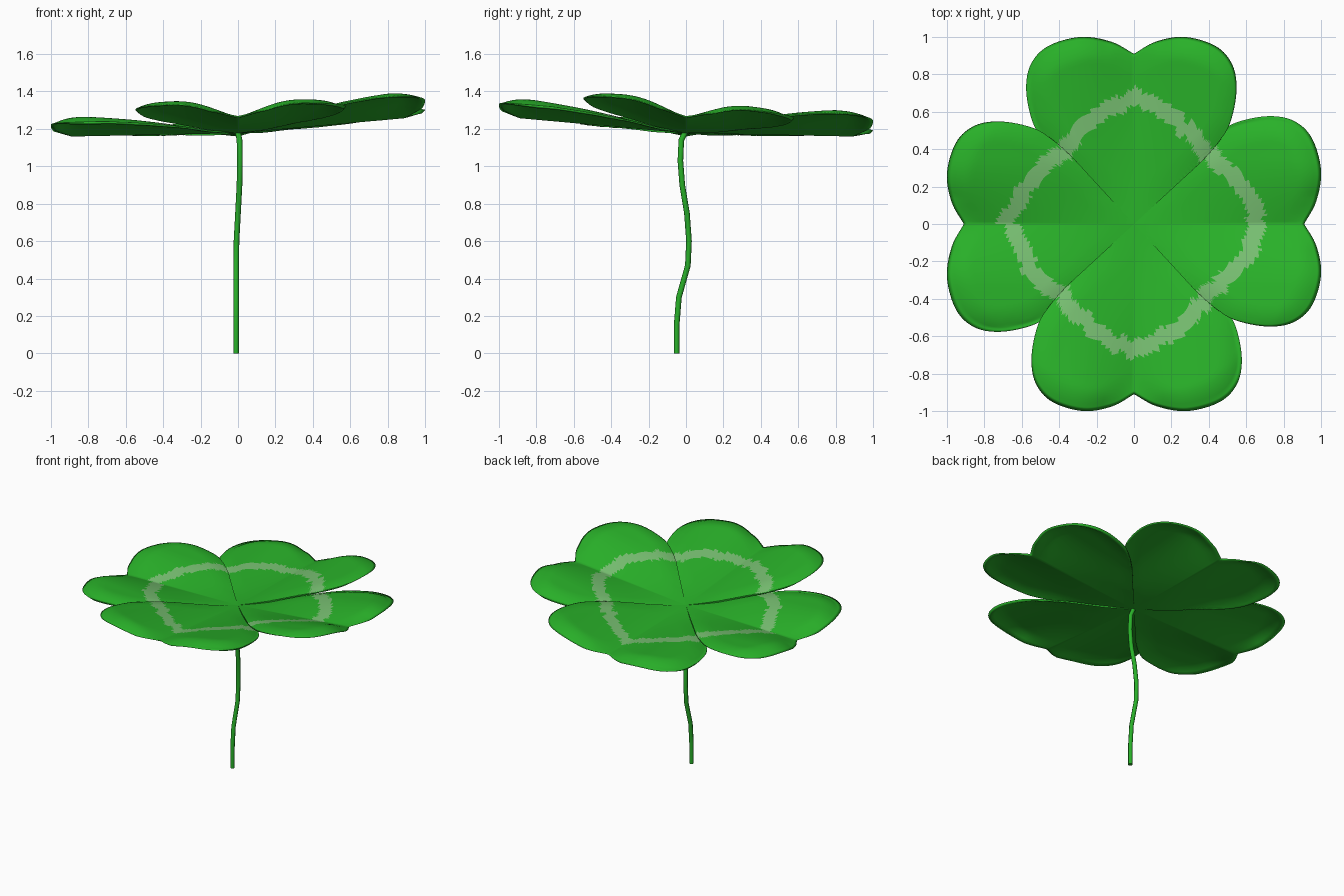
import bpy, bmesh, math, random
from mathutils import Vector

if "Cube" in bpy.data.objects:
    bpy.data.objects.remove(bpy.data.objects["Cube"])

random.seed(4)


def material(name, rgb):
    m = bpy.data.materials.new(name)
    m.diffuse_color = (*rgb, 1)
    m.use_nodes = True
    m.node_tree.nodes["Principled BSDF"].inputs["Base Color"].default_value = m.diffuse_color
    return m


GREEN = material("clover green", (0.022, 0.44, 0.022))
PALE = material("pale green band", (0.185, 0.52, 0.165))

# Half outline of a heart-shaped leaf: (along the midrib, across)
HALF = [(.33, .368), (.43, .458), (.54, .527), (.71, .562), (.85, .54),
        (.95, .45), (1.0, .28), (.975, .12), (.91, 0)]
STEPS, ROWS, THICK = 8, 48, 0.010


def smooth_path(pts, steps):
    """Catmull-Rom samples through the points."""
    p = [Vector(q) for q in pts]
    p = [2 * p[0] - p[1]] + p + [2 * p[-1] - p[-2]]
    out = []
    for i in range(1, len(p) - 2):
        a, b, c, d = p[i - 1:i + 3]
        for k in range(steps):
            t = k / steps
            out.append(0.5 * (2 * b + (c - a) * t + (2 * a - 5 * b + 4 * c - d) * t * t
                              + (3 * b - a - 3 * c + d) * t ** 3))
    return out + [Vector(pts[-1])]


rim = smooth_path(HALF, STEPS)
edge = [rim[0] * (k / 20) for k in range(20)] + rim[:-1]


def height(u, v):
    """Lobe rising outward, with a valley at the midrib and a drooping rim."""
    r, av = math.hypot(u, v), abs(v)
    near = min(r / 0.92, 1)
    dome = 0.088 * math.sin(min(av / 0.35, 1) * math.pi / 2) * near
    d = min(math.hypot(u - e.x, av - e.y) for e in edge)
    droop = 0.036 * max(0, 1 - d / 0.13) ** 2 * min(1, av / 0.15) * near
    return 1.187 + 0.035 * u + dome - droop - 0.04 * v


# Full fan of columns: left lobe, midrib, right lobe
columns = [Vector((p.x, p.y * 1.025)) for p in rim]
columns += [Vector((p.x, -p.y * 0.975)) for p in reversed(rim[:-1])]
grid = [[(c.x * s, c.y * s, height(c.x * s, c.y * s))
         for s in (j / ROWS for j in range(1, ROWS + 1))] for c in columns]


def in_band(u, v, jit):
    a = abs(math.degrees(math.atan2(v, u))) / 45
    r = math.hypot(u, v) + jit
    return 0.63 - 0.13 * a < r < 0.725 - 0.15 * a + 0.02 * a * a


def build_leaf(name, ang):
    bm = bmesh.new()
    ca, sa = math.cos(ang), math.sin(ang)

    def vert(p, drop):
        x, y = p[0] * ca - p[1] * sa, p[0] * sa + p[1] * ca
        return bm.verts.new((x, y, p[2] + 0.055 * (x - y) - drop))

    base = (0, 0, height(0, 0))
    tip_top, tip_low = vert(base, 0), vert(base, THICK)
    top = [[vert(p, 0) for p in col] for col in grid]
    # underside shares the outer rim with the top
    low = [[vert(p, THICK) for p in col[:-1]] + [t[-1]] for col, t in zip(grid, top)]
    jit = 0
    for i in range(len(grid) - 1):
        if i % 4 == 0:
            jit = random.uniform(-0.016, 0.016)
        for sheet, tip in ((top, tip_top), (low, tip_low)):
            a, b = sheet[i], sheet[i + 1]
            for j in range(ROWS):
                q = [tip, b[0], a[0]] if j == 0 else [a[j - 1], b[j - 1], b[j], a[j]]
                f = bm.faces.new(q)
                f.smooth = True
                # pale band on the upper side only
                if sheet is top and in_band(*grid[i][j][:2], jit):
                    f.material_index = 1
    # close the two straight side edges
    for t, l in ((top[0], low[0]), (top[-1], low[-1])):
        bm.faces.new([tip_top, t[0], l[0], tip_low])
        for j in range(ROWS - 2):
            bm.faces.new([t[j], t[j + 1], l[j + 1], l[j]])
        bm.faces.new([t[-2], t[-1], l[-2]])
    bmesh.ops.recalc_face_normals(bm, faces=bm.faces)
    me = bpy.data.meshes.new(name)
    bm.to_mesh(me)
    bm.free()
    me.materials.append(GREEN)
    me.materials.append(PALE)
    bpy.context.collection.objects.link(bpy.data.objects.new(name, me))


for name, deg in (("leaf_right", 0), ("leaf_back", 90), ("leaf_left", 180), ("leaf_front", 270)):
    build_leaf(name, math.radians(deg))

# Wavy stem
path = [(-.01, -.05, 0), (-.01, -.05, .15), (-.01, -.038, .3), (-.01, .01, .47), (-.008, .016, .6),
        (0, .005, .75), (.008, -.02, .9), (.01, -.03, 1.03), (.008, -.025, 1.14), (0, -.005, 1.18)]
cu = bpy.data.curves.new("stem", 'CURVE')
cu.dimensions = '3D'
cu.bevel_depth = 0.015
cu.bevel_resolution = 2
cu.use_fill_caps = True
sp = cu.splines.new('POLY')
sp.points.add(len(path) - 1)
for pt, co in zip(sp.points, path):
    pt.co = (*co, 1)
sp.use_smooth = True
cu.materials.append(GREEN)
bpy.context.collection.objects.link(bpy.data.objects.new("stem", cu))
